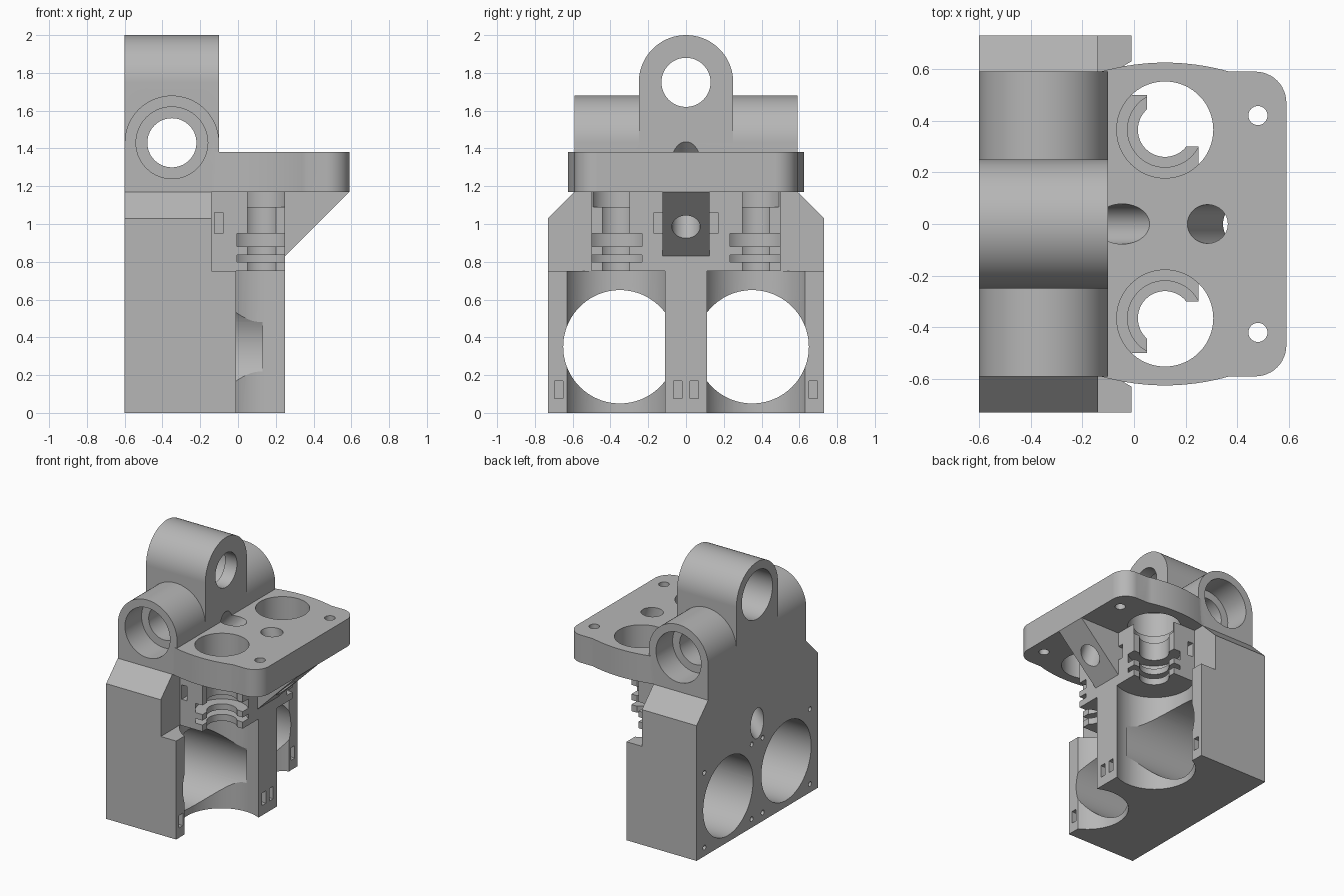
import bpy
import bmesh
from math import cos, sin, pi, radians
from mathutils import Vector

if "Cube" in bpy.data.objects:
    bpy.data.objects.remove(bpy.data.objects["Cube"])

grey = bpy.data.materials.new("plain grey")
grey.use_nodes = True
grey.diffuse_color = (0.47, 0.47, 0.47, 1)
grey.node_tree.nodes["Principled BSDF"].inputs["Base Color"].default_value = grey.diffuse_color


def prism(name, points, axis, lo, hi):
    """Extrude a 2D outline along x (points y,z), y (points x,z) or z (points x,y)."""
    place = {"x": lambda a, b, t: (t, a, b),
             "y": lambda a, b, t: (a, t, b),
             "z": lambda a, b, t: (a, b, t)}[axis]
    bm = bmesh.new()
    face = bm.faces.new([bm.verts.new(place(a, b, lo)) for a, b in points])
    top = bmesh.ops.extrude_face_region(bm, geom=[face])["geom"]
    shift = Vector(place(0, 0, hi - lo))
    bmesh.ops.translate(bm, vec=shift, verts=[v for v in top if isinstance(v, bmesh.types.BMVert)])
    bmesh.ops.recalc_face_normals(bm, faces=bm.faces)
    mesh = bpy.data.meshes.new(name)
    bm.to_mesh(mesh)
    bm.free()
    mesh.materials.append(grey)
    obj = bpy.data.objects.new(name, mesh)
    bpy.context.collection.objects.link(obj)
    return obj


def arc(a, b, r, start, end, n):
    angles = [radians(start + (end - start) * i / n) for i in range(n + 1)]
    return [(a + r * cos(t), b + r * sin(t)) for t in angles]


def box(name, x0, x1, y0, y1, z0, z1):
    return prism(name, [(x0, y0), (x1, y0), (x1, y1), (x0, y1)], "z", z0, z1)


def rod(name, axis, a, b, r, lo, hi, n=72):
    return prism(name, arc(a, b, r, 0, 360, n)[:-1], axis, lo, hi)


def slanted_rod(name, p, q, r, extra):
    """Round cutter through two points, lengthened at both ends."""
    p, q = Vector(p), Vector(q)
    d = q - p
    half = d.length / 2 + extra
    obj = rod(name, "z", 0, 0, r, -half, half, 48)
    m = d.to_track_quat("Z", "Y").to_matrix().to_4x4()
    m.translation = (p + q) / 2
    obj.data.transform(m)
    return obj


def combine(target, other, operation):
    mod = target.modifiers.new("join", "BOOLEAN")
    mod.operation = operation
    mod.solver = "EXACT"
    mod.object = other
    bpy.context.view_layer.objects.active = target
    bpy.ops.object.modifier_apply(modifier=mod.name)
    bpy.data.objects.remove(other)


# Main housing with chamfered shoulders
body = prism("bracket_body", [(-.73, 0), (.73, 0), (.73, 1.03), (.59, 1.17), (-.59, 1.17), (-.73, 1.03)],
             "x", -.6, -.14)

# Plate outline: bulged sides and rounded front corners
side = [(.12 + .25 * i / 8, .59 + .035 * (1 - (i / 8) ** 2)) for i in range(-7, 9)]
half = [(-.3, .59), (-.13, .59)] + side + arc(.47, .47, .12, 90, 0, 12)
plate_outline = half + [(x, -y) for x, y in reversed(half)]

additions = [
    box("lower_block", -.4, -.01, -.73, .73, 0, .75),
    box("centre_rib", -.4, .25, -.25, .25, 0, 1),
    box("clamp_block", -.4, .25, -.5, .5, .75, 1.2),
    prism("gusset", [(.1, .83), (.25, .83), (.59, 1.17), (.59, 1.2), (.1, 1.2)], "y", -.125, .125),
    prism("top_plate", plate_outline, "z", 1.17, 1.38),
    prism("cross_barrel", [(-.6, 1.17), (-.1, 1.17)] + arc(-.35, 1.43, .25, 0, 180, 36), "y", -.59, .59),
    prism("upper_barrel", [(-.25, 1.25), (.25, 1.25)] + arc(0, 1.75, .25, 0, 180, 36), "x", -.6, -.1),
]
for part in additions:
    combine(body, part, "UNION")

# Barrel bores with bearing seats
cutters = [
    rod("cross_bore", "y", -.35, 1.43, .13, -.7, .7),
    rod("upper_bore", "x", 0, 1.75, .13, -.7, 0),
    rod("upper_seat", "x", 0, 1.75, .185, -.7, -.2),
    slanted_rod("rear_channel", (-.6, 0, .77), (-.045, 0, 1.38), .078, .15),
    slanted_rod("front_channel", (.285, 0, 1.38), (.405, 0, .985), .075, .15),
]

for s in (-1, 1):
    yc = s * .365

    def sided(name, x0, x1, y0, y1, z0, z1):
        lo, hi = sorted((s * y0, s * y1))
        return box(name, x0, x1, lo, hi, z0, z1)

    lo, hi = sorted((s * .39, s * .7))
    cutters += [
        rod("cross_seat", "y", -.35, 1.43, .19, lo, hi),
        # Large vertical and horizontal bores
        rod("vertical_bore", "z", .12, s * .37, .29, -.1, .75),
        rod("rear_bore", "x", s * .35, .35, .3, -.7, .13, 96),
        # Open corner of the clamp
        sided("clamp_opening", .05, .4, .3, .66, .75, 1.17),
        # Stepped clamp bore and plate holes
        rod("clamp_bore", "z", .12, yc, .105, .7, 1.25),
        rod("clamp_mouth", "z", .12, yc, .145, 1.09, 1.25),
        rod("wide_groove", "z", .12, yc, .185, .88, .95),
        rod("narrow_groove", "z", .12, yc, .185, .80, .835),
        rod("plate_opening", "z", .12, yc, .187, 1.17, 1.5),
        rod("plate_screw_hole", "z", .48, s * .42, .037, 1.1, 1.5, 32),
        # Nut slots
        sided("clamp_front_slot", .13, .3, .125, .17, .95, 1.06),
        sided("clamp_side_slot", -.125, -.08, .4, .55, .95, 1.06),
        sided("outer_foot_slot", -.1, .1, .65, .697, .075, .17),
        sided("inner_foot_slot", .15, .3, .02, .067, .075, .17),
    ]
    # Small screw holes around the rear bores
    for y in (.066, .635):
        for z in (.065, .635):
            cutters.append(rod("rear_screw_hole", "x", s * y, z, .018, -.7, -.45, 16))

for cutter in cutters:
    combine(body, cutter, "DIFFERENCE")

# Smooth curved walls, crisp edges
bpy.ops.object.select_all(action="DESELECT")
body.select_set(True)
bpy.context.view_layer.objects.active = body
bpy.ops.object.shade_smooth_by_angle(angle=radians(20))
normals = body.modifiers.new("even_shading", "WEIGHTED_NORMAL")
normals.keep_sharp = True
